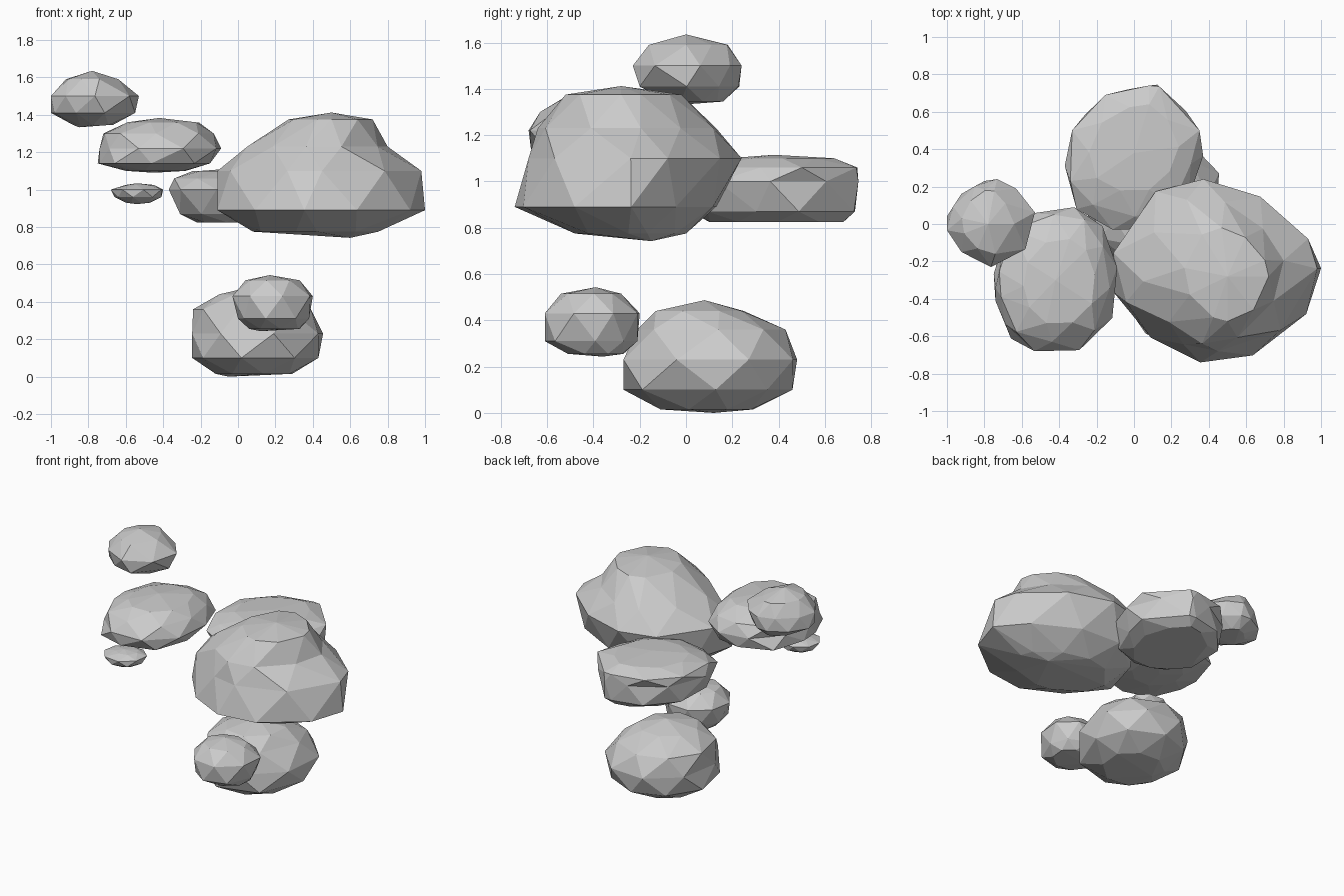
import bpy, bmesh, math

# Irregular plan used by rocks whose outline is hidden
ROUND = [(math.cos(a) * r, math.sin(a) * r) for a, r in
         [(0.1, 1), (0.75, 1.03), (1.5, 1), (2.2, .97), (2.95, 1),
          (3.75, .99), (4.5, 1), (5.4, .98)]]


def fit(points, x0, x1, y0, y1):
    """Stretch a plan outline into a rectangle."""
    xs, ys = zip(*points)
    ax, bx, ay, by = min(xs), max(xs), min(ys), max(ys)
    return [(x0 + (x - ax) / (bx - ax) * (x1 - x0),
             y0 + (y - ay) / (by - ay) * (y1 - y0)) for x, y in points]


def rock(name, low, belts, apex, plan=ROUND, start=0):
    """Faceted boulder: low and apex are its end points, belts are
    (z, x0, x1, y0, y1) from the bottom up. Every other belt is staggered
    by half a side to give triangular facets; start=1 swaps which ones."""
    n = len(plan)
    mids = [((plan[i][0] + plan[(i + 1) % n][0]) / 2,
             (plan[i][1] + plan[(i + 1) % n][1]) / 2) for i in range(n)]
    bm = bmesh.new()
    rings = []
    for k, (z, *box) in enumerate(belts):
        pts = fit(plan if (k + start) % 2 else mids, *box)
        rings.append([bm.verts.new((x, y, z)) for x, y in pts])
    for k in range(len(rings) - 1):
        a, b = rings[k], rings[k + 1]
        for i in range(n):
            j = (i + 1) % n
            if (k + start) % 2:      # plain below, staggered above
                bm.faces.new((a[i], a[j], b[i]))
                bm.faces.new((a[j], b[j], b[i]))
            else:                    # staggered below, plain above
                bm.faces.new((a[i], b[j], b[i]))
                bm.faces.new((a[i], a[j], b[j]))
    for ring, tip in ((rings[0], low), (rings[-1], apex)):
        v = bm.verts.new(tip)
        for i in range(n):
            bm.faces.new((ring[i], ring[(i + 1) % n], v))
    bmesh.ops.recalc_face_normals(bm, faces=bm.faces)
    # merge nearly flat facets into larger planes
    bmesh.ops.dissolve_limit(bm, angle_limit=math.radians(4),
                             verts=bm.verts, edges=bm.edges)
    mesh = bpy.data.meshes.new(name)
    bm.to_mesh(mesh)
    bm.free()
    obj = bpy.data.objects.new(name, mesh)
    bpy.context.collection.objects.link(obj)
    return obj


# Highest rock, at the left
rock("top_rock", (-.85, 0, 1.333),
     [(1.345, -.88, -.67, -.07, .16), (1.41, -1, -.55, -.20, .23),
      (1.50, -1, -.53, -.23, .24), (1.59, -.92, -.64, -.16, .18)],
     (-.78, 0, 1.635),
     [(-.53, 0), (-.61, .15), (-.71, .24), (-.79, .245), (-.92, .17),
      (-1, .04), (-.98, -.07), (-.86, -.18), (-.7, -.22)])

# Flat slab below it
rock("left_slab", (-.45, -.28, 1.09),
     [(1.10, -.60, -.28, -.45, -.10), (1.14, -.75, -.15, -.67, .06),
      (1.22, -.74, -.09, -.68, .09), (1.30, -.72, -.13, -.63, .05),
      (1.36, -.59, -.21, -.53, -.08)],
     (-.42, -.3, 1.383),
     [(-.09, -.35), (-.13, -.1), (-.24, .06), (-.42, .09), (-.66, 0),
      (-.74, -.25), (-.73, -.4), (-.64, -.61), (-.43, -.67), (-.18, -.6)])

# Pebble under the slab
rock("pebble", (-.54, -.52, .922),
     [(.93, -.60, -.47, -.57, -.46), (.96, -.66, -.41, -.63, -.40),
      (1.0, -.68, -.40, -.64, -.39), (1.025, -.60, -.45, -.58, -.44)],
     (-.54, -.52, 1.034))

# Largest boulder
rock("main_boulder", (.6, -.15, .742),
     [(.775, .08, .75, -.48, .0), (.89, -.11, 1.0, -.74, .13),
      (1.10, -.11, .98, -.68, .24), (1.23, .05, .80, -.64, .13),
      (1.375, .27, .72, -.52, -.02)],
     (.5, -.28, 1.412),
     [(-.04, -.46), (.27, -.7), (.46, -.74), (.8, -.62), (1, -.27),
      (.95, -.1), (.69, .14), (.38, .24), (.12, .17), (-.11, -.18)], 1)

# Rear boulder
rock("rear_boulder", (0, .4, .818),
     [(.825, -.22, .24, .10, .68), (.87, -.31, .34, .02, .73),
      (1.0, -.37, .37, -.03, .745), (1.06, -.34, .35, .04, .74),
      (1.10, -.24, .24, .18, .64)],
     (0, .38, 1.115),
     [(.37, .48), (.14, .74), (.08, .745), (-.17, .69), (-.36, .48),
      (-.37, .18), (-.24, .04), (0, -.03), (.22, .05), (.32, .28)])

# Ground boulder
rock("ground_boulder", (-.05, .12, 0),
     [(.015, -.12, .29, -.11, .29), (.10, -.245, .43, -.27, .46),
      (.23, -.245, .455, -.27, .48), (.36, -.24, .39, -.21, .43),
      (.44, -.10, .28, -.13, .25)],
     (.1, .08, .487))

# Small rock leaning in front
rock("front_rock", (.12, -.36, .243),
     [(.255, .06, .33, -.51, -.27), (.31, 0, .38, -.61, -.21),
      (.43, -.03, .40, -.61, -.20), (.515, .04, .33, -.54, -.28)],
     (.17, -.39, .543))
